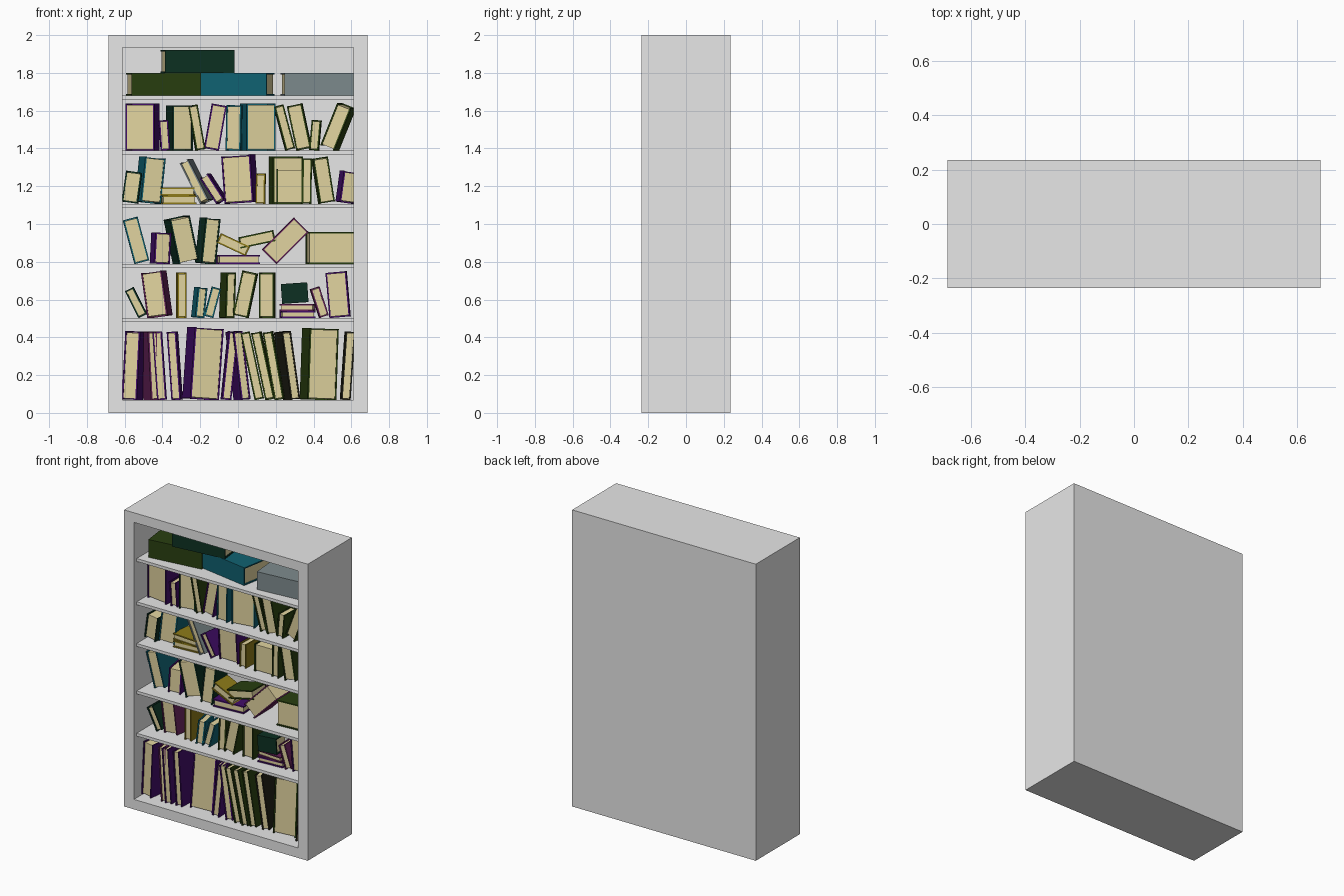
import bpy, bmesh, math, random
from mathutils import Matrix, Vector

if "Cube" in bpy.data.objects:
    bpy.data.objects.remove(bpy.data.objects["Cube"])

random.seed(4)

def mat(name, r, g, b):
    m = bpy.data.materials.new(name)
    m.diffuse_color = (r, g, b, 1)
    m.use_nodes = True
    m.node_tree.nodes["Principled BSDF"].inputs["Base Color"].default_value = m.diffuse_color
    return m

GREY = mat("cabinet grey", 0.8, 0.8, 0.8)
PAGES = mat("page cream", 0.76, 0.66, 0.35)
COVERS = {
    "purple": mat("purple", 0.056, 0.004, 0.144),
    "plum": mat("plum", 0.13, 0.016, 0.10),
    "olive": mat("olive green", 0.022, 0.050, 0.005),
    "green": mat("dark green", 0.004, 0.030, 0.016),
    "teal": mat("teal", 0.005, 0.12, 0.165),
    "slate": mat("slate grey", 0.21, 0.26, 0.27),
    "mustard": mat("mustard", 0.27, 0.20, 0.01),
    "black": mat("brown black", 0.016, 0.015, 0.008),
}

def finish(bm, name, mats):
    me = bpy.data.meshes.new(name)
    bm.to_mesh(me)
    bm.free()
    for m in mats:
        me.materials.append(m)
    ob = bpy.data.objects.new(name, me)
    bpy.context.collection.objects.link(ob)

def box(bm, lo, hi, index=0):
    lo, hi = Vector(lo), Vector(hi)
    m = Matrix.Translation((lo + hi) / 2) @ Matrix.Diagonal((*(hi - lo), 1))
    verts = bmesh.ops.create_cube(bm, size=1, matrix=m)["verts"]
    for f in {f for v in verts for f in v.link_faces}:
        f.material_index = index

# Cabinet: one box with a recess pushed in from the front
bm = bmesh.new()
box(bm, (-0.685, -0.235, 0), (0.685, 0.235, 2))
front_face = min(bm.faces, key=lambda f: f.calc_center_median().y)
for y in (-0.235, 0.185):
    bmesh.ops.inset_individual(bm, faces=[front_face], thickness=0.01)
    for v in front_face.verts:
        v.co = (math.copysign(0.612, v.co.x), y, 1.935 if v.co.z > 1 else 0.067)
finish(bm, "cabinet", [GREY])

# Shelves
FLOORS = [0.067, 0.502, 0.787, 1.107, 1.388, 1.68]
for i, z in enumerate(FLOORS[1:]):
    bm = bmesh.new()
    box(bm, (-0.612, -0.205, z - 0.02), (0.612, 0.185, z))
    finish(bm, f"shelf_{i + 1}", [GREY])

def book(color, cx, z, t, h, tilt=0, yaw=0, front=-0.12):
    """Two boards, a spine and a page block, fore-edge to the front.
    Placed by its centre in x, its lowest point and its front."""
    d = min(0.24, h * 0.8)
    b, o = 0.008, 0.007                      # board thickness, overhang
    bm = bmesh.new()
    for s in (-1, 1):
        xs = sorted((s * t / 2, s * (t / 2 - b)))
        box(bm, (xs[0], 0, 0), (xs[1], d, h))
    box(bm, (b - t / 2, d - b, 0), (t / 2 - b, d, h))
    box(bm, (b - t / 2, o, o), (t / 2 - b, d - b, h - o), 1)
    bm.transform(Matrix.Rotation(math.radians(yaw), 4, 'Z') @ Matrix.Rotation(math.radians(tilt), 4, 'Y'))
    lo = [min(v.co[k] for v in bm.verts) for k in range(3)]
    hi_x = max(v.co.x for v in bm.verts)
    bm.transform(Matrix.Translation((cx - (lo[0] + hi_x) / 2, front - lo[1], z - lo[2])))
    finish(bm, color + "_book", [COVERS[color], PAGES])

# Book formats: thickness, height
FORMATS = {"slim": (.05, .24), "medium": (.08, .24), "thick": (.11, .24),
           "wide": (.155, .25), "small": (.05, .16), "squat": (.085, .165)}
# Turning words: which cover shows from the front
TURNS = {"left": 10, "right": -8}

def row(level, *books, tall=1.0, front=-0.12):
    """Standing books, each 'colour format [side shown]', centre x and lean."""
    for label, cx, lean in books:
        color, size, *turn = label.split()
        t, h = FORMATS[size]
        yaw = TURNS[turn[0]] if turn else random.uniform(-3, 3)
        book(color, cx, FLOORS[level], t, h * tall, lean, yaw,
             front + random.uniform(-0.01, 0.01))

# Bottom shelf, tall books
row(0, ("purple medium right", -.55, 3), ("plum slim left", -.465, -3), ("purple slim", -.415, -4),
    ("purple slim", -.335, -4), ("purple wide left", -.185, 4), ("purple slim", -.045, 6),
    ("purple slim left", 0, -7), ("olive slim", .075, -12), ("olive slim", .135, -12),
    ("olive slim", .19, -10), ("black slim left", .26, -8), ("olive wide left", .43, 2),
    ("black slim", .58, 4), tall=1.51, front=-0.16)
# Second shelf
row(1, ("green small", -.54, -27), ("plum thick right", -.43, -8), ("mustard slim", -.3, 0),
    ("teal small left", -.205, 6), ("teal small", -.135, 15), ("olive slim left", -.055, 2),
    ("olive medium", .04, 12), ("olive medium", .155, 0), ("plum small", .43, -18),
    ("purple thick", .53, -5))
# Third shelf
row(2, ("teal medium", -.54, -15), ("purple squat left", -.41, 3), ("green thick left", -.3, -12),
    ("green medium left", -.16, 6), ("plum thick", .25, 45))
# Fourth shelf
row(3, ("green squat", -.56, 8), ("teal thick left", -.465, 6), ("slate slim right", -.22, -27),
    ("purple small right", -.13, -33), ("purple wide right", .01, -4), ("mustard small", .12, 1),
    ("olive slim", .365, 1), ("olive medium", .45, -9), ("purple squat left", .58, 8))
# Two books one behind the other
book("olive", .255, FLOORS[3], .16, .25, 0, 6, -.03)
book("olive", .275, FLOORS[3], .14, .185, 0, 0, -.12)
# Fifth shelf
row(4, ("purple wide right", -.505, 0), ("purple small", -.39, -4), ("green thick left", -.31, 0),
    ("olive slim", -.22, -10), ("purple medium", -.12, 10), ("teal medium", -.02, 1),
    ("teal wide left", .105, 0), ("olive slim", .245, -15), ("olive medium", .325, -12),
    ("olive small", .41, 5), ("olive medium right", .53, 22), front=-0.13)

def pile(level, cx, t, width, *colors):
    """Flat books stacked on one another, turned a little each way."""
    for k, color in enumerate(colors):
        book(color, cx, FLOORS[level] + k * t, t, width, 90, 4 * (-1) ** k)

# Flat piles and slipped books
pile(1, .315, .037, .18, "purple", "plum")
book("green", .3, .577, .105, .14, 94, 180)
pile(2, 0, .05, .22, "purple")
book("mustard", -.025, .83, .055, .17, 115)
book("olive", .1, .87, .06, .19, 78)
pile(2, .49, .17, .25, "olive")
pile(3, -.315, .043, .18, "mustard", "mustard")

# Large volumes lying on the top shelf, spines to the front
for color, cx, z, yaw in (("olive", -.395, 1.68, 187), ("teal", -.01, 1.68, 170),
                          ("slate", .42, 1.68, 185), ("green", -.215, 1.8, 186)):
    book(color, cx, z, .12, .37, 90, yaw, -0.15)
